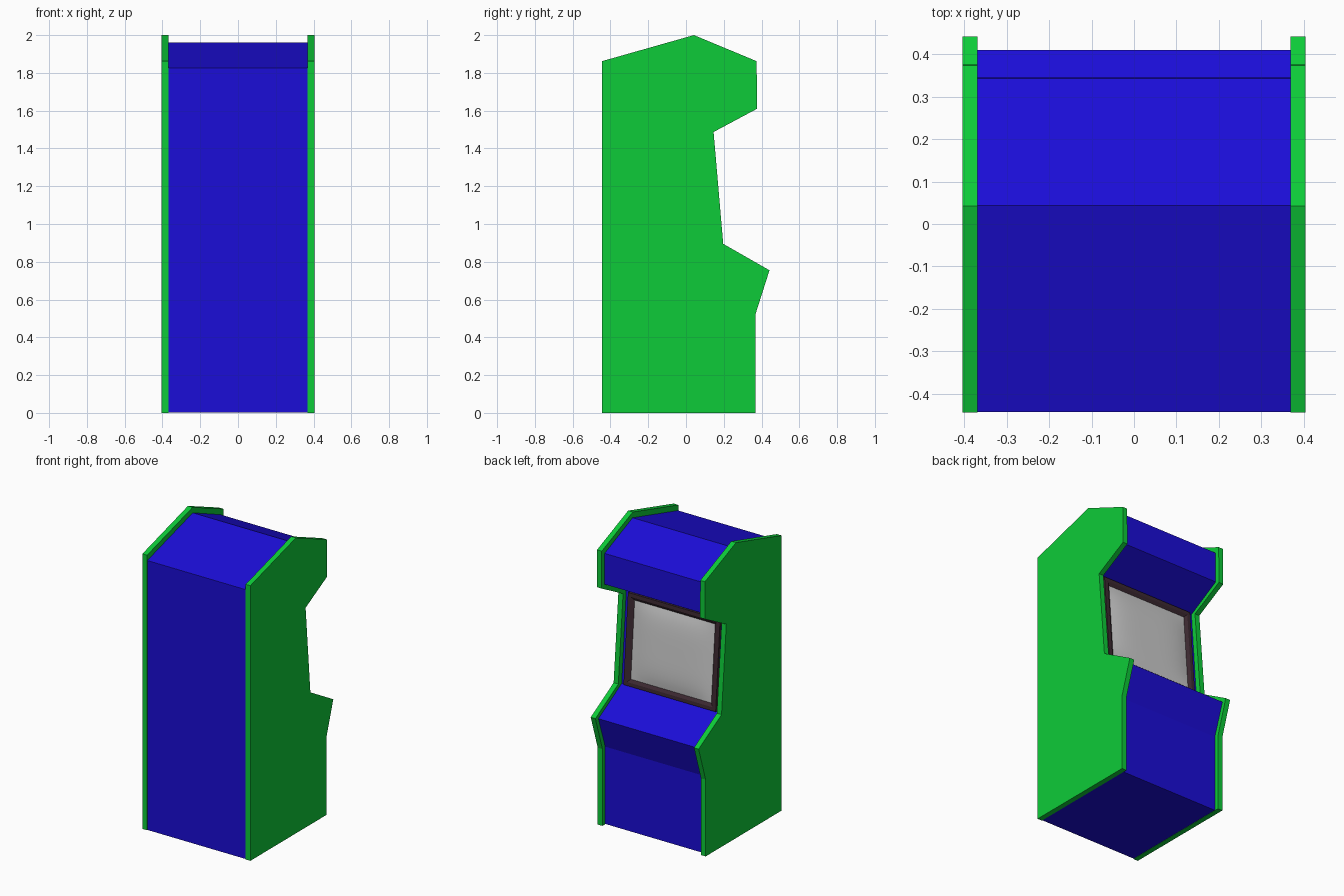
import bpy, bmesh
from math import atan2, hypot
from mathutils import Vector

if "Cube" in bpy.data.objects:
    bpy.data.objects.remove(bpy.data.objects["Cube"])


def material(name, color):
    m = bpy.data.materials.new(name)
    m.diffuse_color = (*color, 1)
    m.use_nodes = True
    m.node_tree.nodes["Principled BSDF"].inputs["Base Color"].default_value = m.diffuse_color
    return m


GREEN = material("green_paint", (0.004, 0.60, 0.04))
BLUE = material("blue_paint", (0.011, 0.004, 0.68))
BROWN = material("dark_brown", (0.045, 0.022, 0.03))


def finish(name, bm, mat=None):
    bmesh.ops.recalc_face_normals(bm, faces=bm.faces)
    me = bpy.data.meshes.new(name)
    bm.to_mesh(me)
    bm.free()
    ob = bpy.data.objects.new(name, me)
    bpy.context.collection.objects.link(ob)
    if mat:
        me.materials.append(mat)
    return ob


def extrude_profile(name, points, x0, x1, mat):
    """Extrude a (y, z) outline along x."""
    bm = bmesh.new()
    face = bm.faces.new([bm.verts.new((x0, y, z)) for y, z in points])
    ext = bmesh.ops.extrude_face_region(bm, geom=[face])
    verts = [g for g in ext["geom"] if isinstance(g, bmesh.types.BMVert)]
    bmesh.ops.translate(bm, verts=verts, vec=(x1 - x0, 0, 0))
    return finish(name, bm, mat)


# Side panels
side = [(-0.445, 0), (0.367, 0), (0.367, 0.52), (0.442, 0.755), (0.197, 0.895),
        (0.146, 1.487), (0.376, 1.61), (0.374, 1.862), (0.042, 2.0), (-0.445, 1.862)]
extrude_profile("side_panel_right", side, 0.369, 0.404, GREEN)
extrude_profile("side_panel_left", side, -0.404, -0.369, GREEN)

# Cabinet body, set in from the panel edges; the screen sits on its sloping face
lo, hi = Vector((0, 0.160, 0.885)), Vector((0, 0.112, 1.497))
body = [(-0.443, 0.002), (0.337, 0.002), (0.337, 0.525), (0.41, 0.742), (lo.y, lo.z),
        (hi.y, hi.z), (0.345, 1.627), (0.343, 1.835), (0.044, 1.962), (-0.443, 1.825)]
extrude_profile("cabinet_body", body, -0.369, 0.369, BLUE)

# Local frame of the sloping screen face
up = (hi - lo).normalized()
out = Vector((0, up.z, -up.y))
mid = (lo + hi) / 2
half_h = (hi - lo).length / 2


def on_face(x, v, h):
    return Vector((x, 0, 0)) + mid + up * v + out * h


# Screen surround: nested rings with a bevel sloping in to the glass
bm = bmesh.new()
rings = []
for inset, h in [(0, -0.005), (0, 0.016), (0.024, 0.016), (0.045, 0.002), (0.045, -0.005)]:
    w, v = 0.345 - inset, half_h - 0.003 - inset
    rings.append([bm.verts.new(on_face(sx * w, sv * v, h))
                  for sx, sv in ((-1, -1), (1, -1), (1, 1), (-1, 1))])
for a, b in zip(rings, rings[1:]):
    for i in range(4):
        j = (i + 1) % 4
        bm.faces.new((a[i], a[j], b[j], b[i]))
finish("screen_surround", bm, BROWN)

# Gently bulging screen glass
bm = bmesh.new()
bmesh.ops.create_grid(bm, x_segments=16, y_segments=16, size=1)
for vert in bm.verts:
    u, v = vert.co.x, vert.co.y
    bulge = 0.003 + 0.016 * (1 - u ** 4) * (1 - v ** 4)
    vert.co = on_face(u * 0.302, v * (half_h - 0.046), bulge)
glass = finish("screen_glass", bm)
for p in glass.data.polygons:
    p.use_smooth = True
